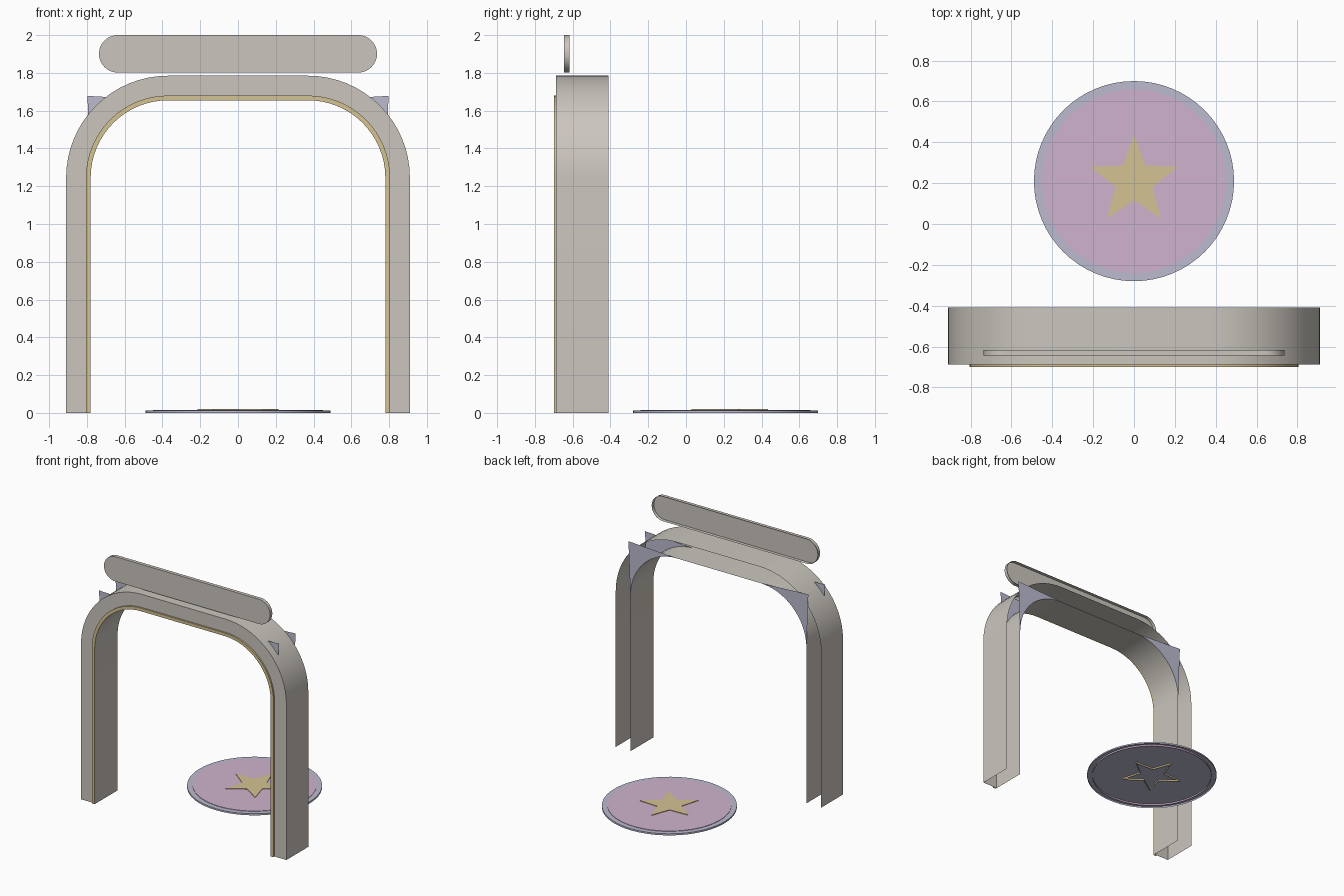
import bpy, bmesh, math
from math import sin, cos, pi

if "Cube" in bpy.data.objects:
    bpy.data.objects.remove(bpy.data.objects["Cube"])


def mat(name, r, g, b):
    lin = [(c / 255 / 12.92) if c < 10 else ((c / 255 + 0.055) / 1.055) ** 2.4 for c in (r, g, b)]
    m = bpy.data.materials.new(name)
    m.diffuse_color = (*lin, 1)
    m.use_nodes = True
    m.node_tree.nodes["Principled BSDF"].inputs["Base Color"].default_value = m.diffuse_color
    return m


STONE = mat("warm grey", 203, 198, 190)
GOLD = mat("soft gold", 212, 194, 146)
LILAC = mat("lilac grey", 188, 187, 208)
PINK = mat("dusty pink", 208, 180, 205)

CX, CZ = 0.37, 1.245      # centre of the rounded arch corner
Y_FRONT, Y_BACK = -0.687, -0.41


def make(name, verts, faces, material, smooth=True):
    me = bpy.data.meshes.new(name)
    me.from_pydata(verts, [], faces)
    me.materials.append(material)
    ob = bpy.data.objects.new(name, me)
    bpy.context.collection.objects.link(ob)
    if smooth:
        bpy.ops.object.select_all(action='DESELECT')
        ob.select_set(True)
        bpy.context.view_layer.objects.active = ob
        bpy.ops.object.shade_smooth_by_angle(angle=math.radians(30))
    return ob


def arch_line(r, n=16):
    """Arch outline from the right foot over the top to the left foot."""
    right = [(CX + r, 0)] + [(CX + r * cos(a), CZ + r * sin(a))
                             for a in (i * pi / 2 / n for i in range(n + 1))]
    return right + [(-x, z) for x, z in reversed(right)]


def arch_shell(name, r_out, r_in, y0, y1, material):
    """Front band with outer and inner walls, open at back and feet."""
    o, i = arch_line(r_out), arch_line(r_in)
    n = len(o)
    verts = [(x, y, z) for line, y in ((o, y1), (o, y0), (i, y0), (i, y1)) for x, z in line]
    faces = []
    for s in range(3):
        for k in range(n - 1):
            a, b = s * n + k, (s + 1) * n + k
            faces.append((a, a + 1, b + 1, b))
    return make(name, verts, faces, material)


def tray(name, outline, cap, wall, material):
    """Capped outline with side walls and an open underside."""
    n = len(outline)
    verts = [cap(p) for p in outline] + [wall(p) for p in outline]
    faces = [tuple(range(n))]
    faces += [(k, k + n, (k + 1) % n + n, (k + 1) % n) for k in range(n)]
    return make(name, verts, faces, material)


# Arch and its front trim
arch_shell("arch", 0.54, 0.41, Y_FRONT, Y_BACK, STONE)
arch_shell("arch_trim", 0.435, 0.41, -0.70, Y_FRONT, GOLD)

# Thin corner plates, a front and back one on each side
for side, label in ((1, "right"), (-1, "left")):
    for y, place in ((-0.62, "front"), (Y_BACK, "back")):
        n = 16
        pts = [(0.797, 1.678)] + [(CX + 0.41 * cos(k * pi / 2 / n), CZ + 0.41 * sin(k * pi / 2 / n))
                                  for k in range(n + 1)]
        verts = [(side * x, y, z) for x, z in pts]
        faces = [(0, k, k + 1) for k in range(1, n + 1)]
        if (side > 0) == (place == "front"):
            faces = [f[::-1] for f in faces]
        make(f"corner_plate_{label}_{place}", verts, faces, LILAC, False)

# Pill-shaped sign panel, open at the back
pill = []
for cx, start in ((0.637, -pi / 2), (-0.637, pi / 2)):
    for k in range(25):
        a = start + pi * k / 24
        pill.append((cx + 0.099 * cos(a), 1.901 + 0.099 * sin(a)))
tray("sign_panel", pill, lambda p: (p[0], -0.645, p[1]), lambda p: (p[0], -0.617, p[1]), STONE)


# Floor disc in three stacked layers
def ring(radii, n, start=0.0):
    return [(radii[k % len(radii)] * cos(start + 2 * pi * k / n),
             0.21 + radii[k % len(radii)] * sin(start + 2 * pi * k / n)) for k in range(n)]


for name, outline, top, material in (
        ("floor_disc", ring([0.49], 64), 0.013, LILAC),
        ("floor_disc_inlay", ring([0.45], 64), 0.0165, PINK),
        ("floor_star", ring([0.225, 0.094], 10, pi / 2), 0.021, GOLD)):
    tray(name, outline, lambda p: (p[0], p[1], top), lambda p: (p[0], p[1], 0), material)
